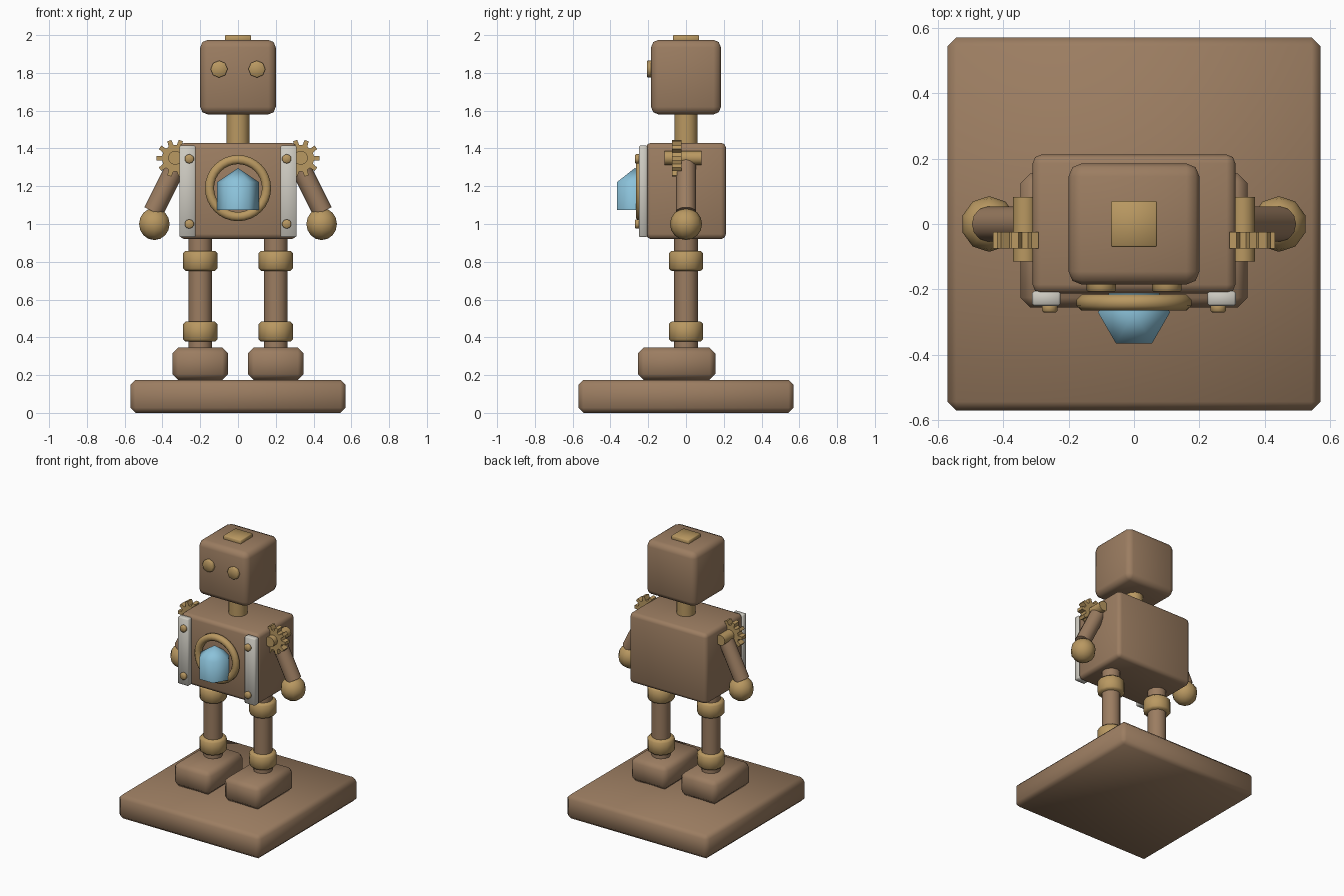
import bpy, bmesh, math
from mathutils import Vector, Matrix

cube = bpy.data.objects.get("Cube")
if cube:
    bpy.data.objects.remove(cube, do_unlink=True)


def material(name, r, g, b):
    m = bpy.data.materials.new(name)
    m.use_nodes = True
    m.diffuse_color = (r, g, b, 1)
    bsdf = next(n for n in m.node_tree.nodes if n.type == 'BSDF_PRINCIPLED')
    bsdf.inputs["Base Color"].default_value = (r, g, b, 1)
    return m


BROWN = material("brown leather", 0.33, 0.205, 0.12)
GOLD = material("brass", 0.485, 0.315, 0.12)
BLUE = material("crystal blue", 0.26, 0.54, 0.70)
WHITE = material("pale trim", 0.61, 0.59, 0.53)


def finish(bm, name, mat, angle=50):
    bmesh.ops.recalc_face_normals(bm, faces=bm.faces)
    mesh = bpy.data.meshes.new(name)
    bm.to_mesh(mesh)
    bm.free()
    mesh.materials.append(mat)
    for p in mesh.polygons:
        p.use_smooth = True
    mesh.set_sharp_from_angle(angle=math.radians(angle))
    ob = bpy.data.objects.new(name, mesh)
    bpy.context.collection.objects.link(ob)
    return ob


def bevel(bm, edges, width, segments):
    if width:
        bmesh.ops.bevel(bm, geom=edges, offset=width, segments=segments,
                        profile=0.5, affect='EDGES')


def box(name, mat, low, high, width=0.0, segments=1):
    low, high = Vector(low), Vector(high)
    bm = bmesh.new()
    size = Matrix.Diagonal((high - low).to_4d())
    size[3][3] = 1
    bmesh.ops.create_cube(bm, size=1, matrix=Matrix.Translation((low + high) / 2) @ size)
    bevel(bm, bm.edges[:], width, segments)
    return finish(bm, name, mat)


def rod(name, mat, start, end, radius, sides=12, width=0.0):
    start, end = Vector(start), Vector(end)
    axis = end - start
    bm = bmesh.new()
    bmesh.ops.create_cone(bm, cap_ends=True, segments=sides, radius1=radius,
                          radius2=radius, depth=axis.length)
    rims = [e for e in bm.edges if abs(e.verts[0].co.z - e.verts[1].co.z) < 1e-4]
    bevel(bm, rims, width, 1)
    turn = axis.to_track_quat('Z', 'Y').to_matrix().to_4x4()
    bm.transform(Matrix.Translation((start + end) / 2) @ turn)
    return finish(bm, name, mat)


def gear(name, mat, centre, root, tip, teeth, thickness):
    bm = bmesh.new()
    verts = []
    for i in range(teeth):
        for step, r in ((-0.30, root), (-0.18, tip), (0.18, tip), (0.30, root)):
            a = math.tau * (i + step) / teeth
            verts.append(bm.verts.new((r * math.cos(a), -thickness / 2, r * math.sin(a))))
    face = bm.faces.new(verts)
    out = bmesh.ops.extrude_face_region(bm, geom=[face])["geom"]
    moved = [v for v in out if isinstance(v, bmesh.types.BMVert)]
    bmesh.ops.translate(bm, verts=moved, vec=(0, thickness, 0))
    bm.transform(Matrix.Translation(centre))
    return finish(bm, name, mat, 25)


# Base, torso, neck and head
box("base", BROWN, (-0.57, -0.57, 0), (0.57, 0.57, 0.175), 0.027)
box("torso", BROWN, (-0.31, -0.212, 0.92), (0.31, 0.212, 1.43), 0.027, 2)
rod("neck", GOLD, (0, 0, 1.40), (0, 0, 1.60), 0.062)
box("head", BROWN, (-0.2, -0.185, 1.58), (0.2, 0.185, 1.975), 0.04, 2)
box("head_plate", GOLD, (-0.07, -0.07, 1.96), (0.07, 0.07, 2.0), 0.004)

# Limbs and paired trim
for side, s in (("left", 1), ("right", -1)):
    x = 0.2 * s
    box(side + "_foot", BROWN, (x - 0.147, -0.255, 0.175), (x + 0.147, 0.155, 0.345), 0.03)
    rod(side + "_leg", BROWN, (x, 0, 0.32), (x, 0, 0.95), 0.063)
    for part, z in (("ankle", 0.43), ("knee", 0.805)):
        rod(f"{side}_{part}_cuff", GOLD, (x, 0, z - 0.053), (x, 0, z + 0.053),
            0.091, 12, 0.013)

    rod(side + "_arm", BROWN, (0.305 * s, 0, 1.35), (0.448 * s, 0, 1.065), 0.053)
    bm = bmesh.new()
    bmesh.ops.create_uvsphere(bm, u_segments=10, v_segments=8, radius=0.085,
                              matrix=Matrix.Translation((0.443 * s, 0, 1.0)))
    finish(bm, side + "_hand", GOLD)

    rod(side + "_shoulder_axle", GOLD, (0.333 * s, -0.115, 1.35),
        (0.333 * s, 0.083, 1.35), 0.037)
    gear(side + "_shoulder_gear", GOLD, (0.333 * s, -0.05, 1.348), 0.07, 0.099, 10, 0.05)

    rod(side + "_eye", GOLD, (0.1 * s, -0.16, 1.82), (0.1 * s, -0.207, 1.82), 0.045, 8, 0.004)

    xs = sorted((0.225 * s, 0.311 * s))
    box(side + "_chest_strip", WHITE, (xs[0], -0.25, 0.93), (xs[1], -0.205, 1.415), 0.006)
    for level, z in (("lower", 1.0), ("upper", 1.345)):
        rod(f"{side}_{level}_rivet", GOLD, (0.258 * s, -0.24, z),
            (0.258 * s, -0.27, z), 0.025, 10, 0.005)

# Chest ring, swept from a small round section
bm = bmesh.new()
section = []
for i in range(8):
    a = math.tau * (i + 0.5) / 8
    section.append(bm.verts.new((0.151 + 0.026 * math.cos(a), -0.24 + 0.026 * math.sin(a), 1.19)))
edges = [bm.edges.new((section[i], section[(i + 1) % 8])) for i in range(8)]
bmesh.ops.spin(bm, geom=section + edges, cent=(0, -0.24, 1.19), axis=(0, 1, 0),
               angle=math.tau, steps=32, use_merge=True)
bmesh.ops.remove_doubles(bm, verts=bm.verts, dist=0.0005)
finish(bm, "chest_ring", GOLD)

# Pointed six-sided crystal
bm = bmesh.new()
rings = []
for z in (1.073, 1.222):
    rings.append([bm.verts.new((0.11 * math.cos(math.tau * i / 6),
                                -0.27 + 0.11 * math.sin(math.tau * i / 6), z))
                  for i in range(6)])
tip = bm.verts.new((0, -0.27, 1.297))
bm.faces.new(rings[0])
for i in range(6):
    j = (i + 1) % 6
    bm.faces.new((rings[0][i], rings[0][j], rings[1][j], rings[1][i]))
    bm.faces.new((rings[1][i], rings[1][j], tip))
finish(bm, "chest_crystal", BLUE, 70)
